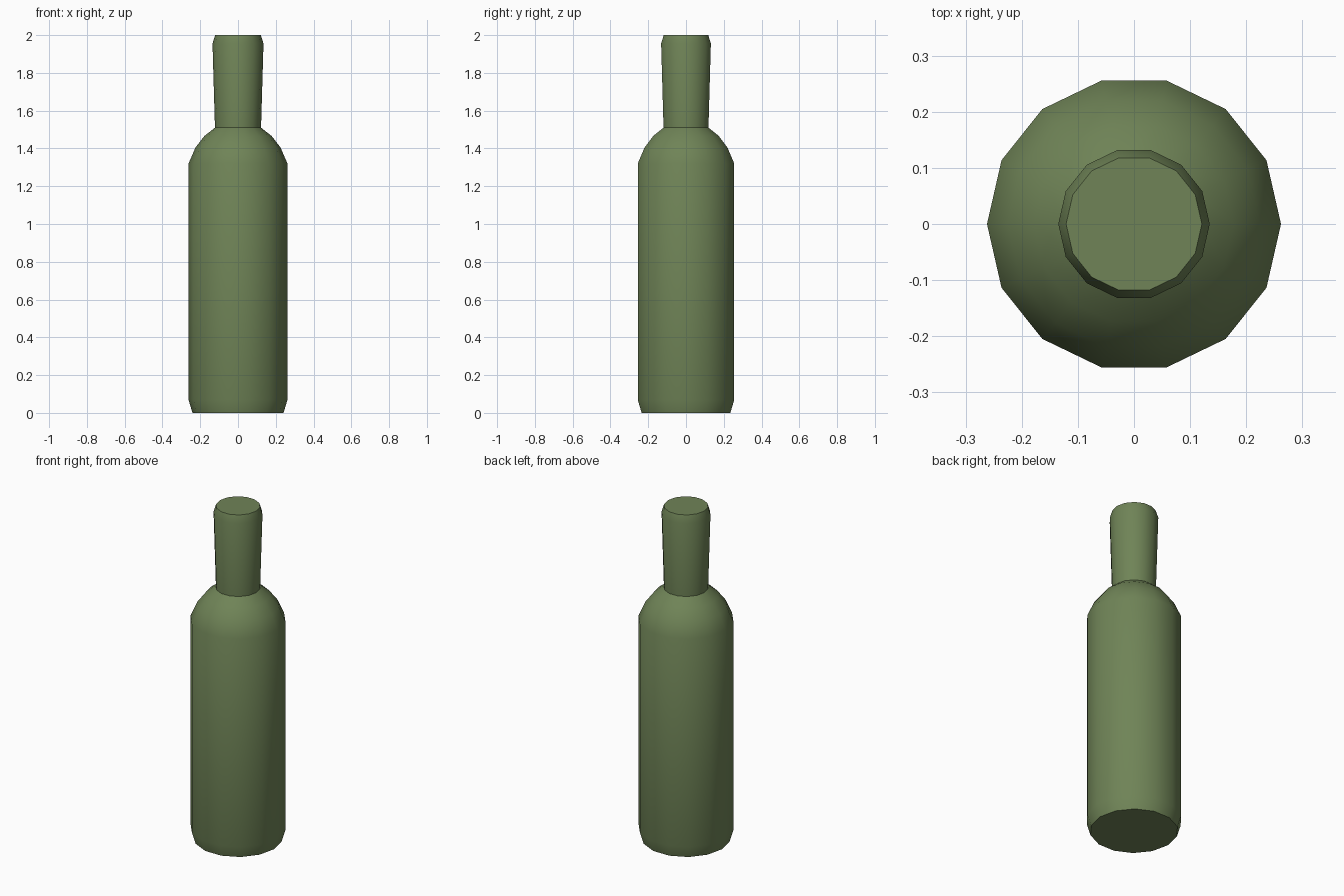
import bpy, bmesh
from math import cos, sin, pi, radians

if "Cube" in bpy.data.objects:
    bpy.data.objects.remove(bpy.data.objects["Cube"])

SIDES = 14


def lathe(name, profile, material):
    """Revolve (radius, height) points around z and cap both ends."""
    bm = bmesh.new()
    rings = [[bm.verts.new((r * cos(2 * pi * i / SIDES), r * sin(2 * pi * i / SIDES), z))
              for i in range(SIDES)] for r, z in profile]
    for low, high in zip(rings, rings[1:]):
        for i in range(SIDES):
            j = (i + 1) % SIDES
            bm.faces.new((low[i], low[j], high[j], high[i]))
    bm.faces.new(rings[0][::-1])
    bm.faces.new(rings[-1])
    mesh = bpy.data.meshes.new(name)
    bm.to_mesh(mesh)
    bm.free()
    mesh.materials.append(material)
    obj = bpy.data.objects.new(name, mesh)
    bpy.context.collection.objects.link(obj)
    bpy.context.view_layer.objects.active = obj
    obj.select_set(True)
    bpy.ops.object.shade_smooth_by_angle(angle=radians(40))
    obj.select_set(False)
    return obj


glass = bpy.data.materials.new("green_glass")
glass.diffuse_color = (0.16, 0.23, 0.095, 1)
glass.use_nodes = True
glass.node_tree.nodes["Principled BSDF"].inputs["Base Color"].default_value = glass.diffuse_color

# Bottle: chamfered base, straight body, rounded shoulder, flaring neck, tapered lip
lathe("bottle", [
    (0.241, 0.0), (0.262, 0.07),
    (0.262, 1.32), (0.225, 1.405), (0.178, 1.466), (0.122, 1.51),
    (0.135, 1.955), (0.121, 2.0),
], glass)
